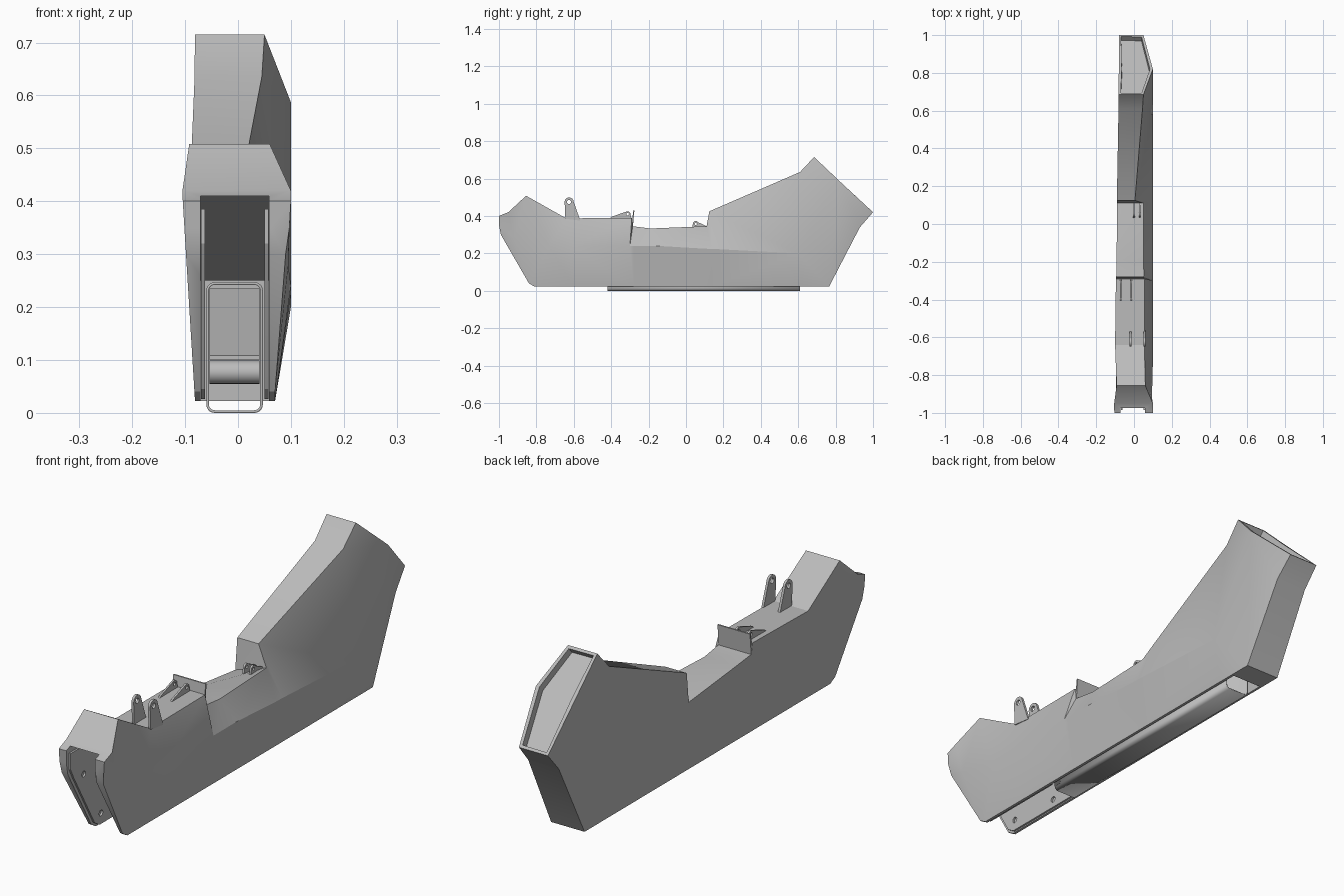
import bpy, bmesh, math
from mathutils import Vector

cube = bpy.data.objects.get("Cube")
if cube:
    bpy.data.objects.remove(cube, do_unlink=True)

grey = bpy.data.materials.new("plain_grey")
grey.use_nodes = True
colour = (0.5, 0.5, 0.5, 1)
grey.diffuse_color = colour
grey.node_tree.nodes["Principled BSDF"].inputs["Base Color"].default_value = colour


def finish(name, bm):
    bmesh.ops.recalc_face_normals(bm, faces=bm.faces)
    mesh = bpy.data.meshes.new(name)
    bm.to_mesh(mesh)
    bm.free()
    mesh.materials.append(grey)
    obj = bpy.data.objects.new(name, mesh)
    bpy.context.collection.objects.link(obj)
    return obj


def activate(obj):
    bpy.ops.object.select_all(action='DESELECT')
    obj.select_set(True)
    bpy.context.view_layer.objects.active = obj


def smooth(obj, angle=25):
    activate(obj)
    bpy.ops.object.shade_smooth_by_angle(angle=math.radians(angle))


def cut(obj, cutter):
    mod = obj.modifiers.new("cut", 'BOOLEAN')
    mod.operation = 'DIFFERENCE'
    mod.solver = 'EXACT'
    mod.object = cutter
    activate(obj)
    bpy.ops.object.modifier_apply(modifier=mod.name)
    bpy.data.objects.remove(cutter, do_unlink=True)


def plate(name, outline, x0, x1):
    """Side profile (y, z) extruded across x."""
    bm = bmesh.new()
    face = bm.faces.new([bm.verts.new((x0, y, z)) for y, z in outline])
    new = bmesh.ops.extrude_face_region(bm, geom=[face])["geom"]
    bmesh.ops.translate(bm, vec=(x1 - x0, 0, 0),
                        verts=[v for v in new if isinstance(v, bmesh.types.BMVert)])
    return finish(name, bm)


def disc(y, z, r, start=0, end=360, n=16):
    """Points on an arc in the side plane."""
    angles = [math.radians(start + (end - start) * i / n) for i in range(n)]
    return [(y + r * math.cos(a), z + r * math.sin(a)) for a in angles]


def drilled(name, outline, x0, x1, holes, r):
    obj = plate(name, outline, x0, x1)
    for y, z in holes:
        cut(obj, plate("drill", disc(y, z, r), x0 - .02, x1 + .02))
    smooth(obj)
    return obj


# Hull sections: bottom, ridge and top as (x, y, z) on the left side
base = .022
sections = [
    ((.09, -.99, .3), (.097, -1, .35), (.1, -1, .4)),
    ((.07, -.84, .04), (.095, -.92, .28), (.1, -.95, .42)),
    ((.07, -.81, base), (.1, -.73, .24), (.06, -.855, .508)),
    ((.07, -.6, base), (.1, -.6, .24), (.055, -.64, .387)),
    ((.07, -.3, base), (.1, -.3, .24), (.055, -.29, .39)),
    ((.07, -.28, base), (.1, -.28, .24), (.053, -.285, .345)),
    ((.07, -.15, base), (.1, -.15, .24), (.05, -.19, .333)),
    ((.07, .11, base), (.1, .1, .225), (.05, .11, .345)),
    ((.07, .14, base), (.1, .14, .224), (.005, .125, .425)),
    ((.07, .6, base), (.1, .6, .2), (.045, .61, .635)),
    ((.07, .765, base), (.1, .82, .587), (.05, .685, .715)),
]


def flank(y, z):
    """The right side is nearly flat, widening towards the nose."""
    lift = min(z / .41, 1) * (.5 if z > .45 else 1)
    return -.08 - .025 * lift * max(0, min(1, (.9 - y) / 1.8))


# Hull
bm = bmesh.new()
rings = []
for sec in sections:
    near = [bm.verts.new(p) for p in sec]
    far = [bm.verts.new((flank(y, z), y, z)) for x, y, z in reversed(sec)]
    rings.append(near + far)
rings[7][3].co.z -= .045     # saddle floor falls to the right side
for a, b in zip(rings, rings[1:]):
    for i in range(6):
        j = (i + 1) % 6
        bm.faces.new((a[i], a[j], b[j], b[i]))
bm.faces.new(rings[0])
rb, rm, rt, lt, lm, lb = rings[-1]
heel = [bm.verts.new((x, .93, .34)) for x in (.057, -.08)]
tip = [bm.verts.new((x, 1, .42)) for x in (.05, -.08)]
bm.faces.new((rb, heel[0], tip[0], rm))
bm.faces.new((lb, heel[1], tip[1], lm))
bm.faces.new((rb, heel[0], heel[1], lb))
bm.faces.new((heel[0], tip[0], tip[1], heel[1]))
mouth = bm.faces.new((rt, rm, tip[0], tip[1], lm, lt))
bmesh.ops.recalc_face_normals(bm, faces=bm.faces)
# Recessed end panel
bmesh.ops.inset_region(bm, faces=[mouth], thickness=.016, depth=0)
bmesh.ops.inset_region(bm, faces=[mouth], thickness=.001, depth=-.03)
bmesh.ops.triangulate(bm, faces=[f for f in bm.faces if len(f.verts) == 4])
hull = finish("hull", bm)

# Open nose and belly slot
cut(hull, plate("slot_cutter",
                [(-1.1, .41), (-.96, .41), (-.42, .25), (.67, .25), (.67, -.1), (-1.1, -.1)],
                -.071, .059))
smooth(hull)

# Cheek liners with pin holes
liner = [(-.985, .385), (-.985, .32), (-.965, .28), (-.83, .045), (-.8, .026),
         (-.43, .026), (-.43, .24), (-.9, .385)]
for side, x in (("right", -.07), ("left", .05)):
    drilled(side + "_cheek_liner", liner, x, x + .008,
            [(-.9, .27), (-.79, .07), (-.56, .06)], .012)

# Hollow rail sleeve: rounded tube along y
bm = bmesh.new()
loop = []
x0, x1, z0, z1, r = -.06, .047, 0, .247, .016
corners = ((x1 - r, z1 - r, 0), (x0 + r, z1 - r, 90),
           (x0 + r, z0 + r, 180), (x1 - r, z0 + r, 270))
for cx, cz, start in corners:
    loop += disc(cx, cz, r, start, start + 108, 6)
front = [bm.verts.new((x, -.42, z)) for x, z in loop]
back = [bm.verts.new((x, .61, z)) for x, z in loop]
for i in range(len(loop)):
    j = (i + 1) % len(loop)
    bm.faces.new((front[i], front[j], back[j], back[i]))
sleeve = finish("rail_sleeve", bm)
wall = sleeve.modifiers.new("wall", 'SOLIDIFY')
wall.thickness = .005
smooth(sleeve)

# Feed ramp and roller inside the sleeve
plate("feed_ramp", [(.2, .1), (.2, .108), (.5, .235), (.5, .225)], -.054, .041)
smooth(plate("roller", disc(.18, .077, .022, n=24), -.054, .041))

# Tall deck lugs
tall = [(-.565, .375), (-.645, .385)] + disc(-.625, .475, .024, 180, 0) + [(-.6, .475)]
for side, x in (("right", -.024), ("left", .05)):
    drilled(side + "_tall_lug", tall, x, x + .01, [(-.625, .475)], .011)

# Low deck lugs braced against the flange
low = [(-.29, .38), (-.41, .385), (-.4, .395)] + disc(-.312, .41, .015, 110, -20, 8)
for side, x in (("right", -.074), ("left", -.019)):
    drilled(side + "_low_lug", low, x, x + .008, [(-.312, .41)], .007)

# Flange standing at the edge of the deck
plate("deck_flange", [(-.292, .34), (-.282, .43), (-.276, .43), (-.284, .34)], -.094, .052)

# Saddle lugs under the ramp lip
saddle = [(.11, .32), (.03, .32)] + disc(.052, .358, .015, 180, 20, 10) + [(.11, .345)]
for side, x in (("right", -.004), ("left", .026)):
    drilled(side + "_saddle_lug", saddle, x, x + .008, [(.052, .358)], .006)
